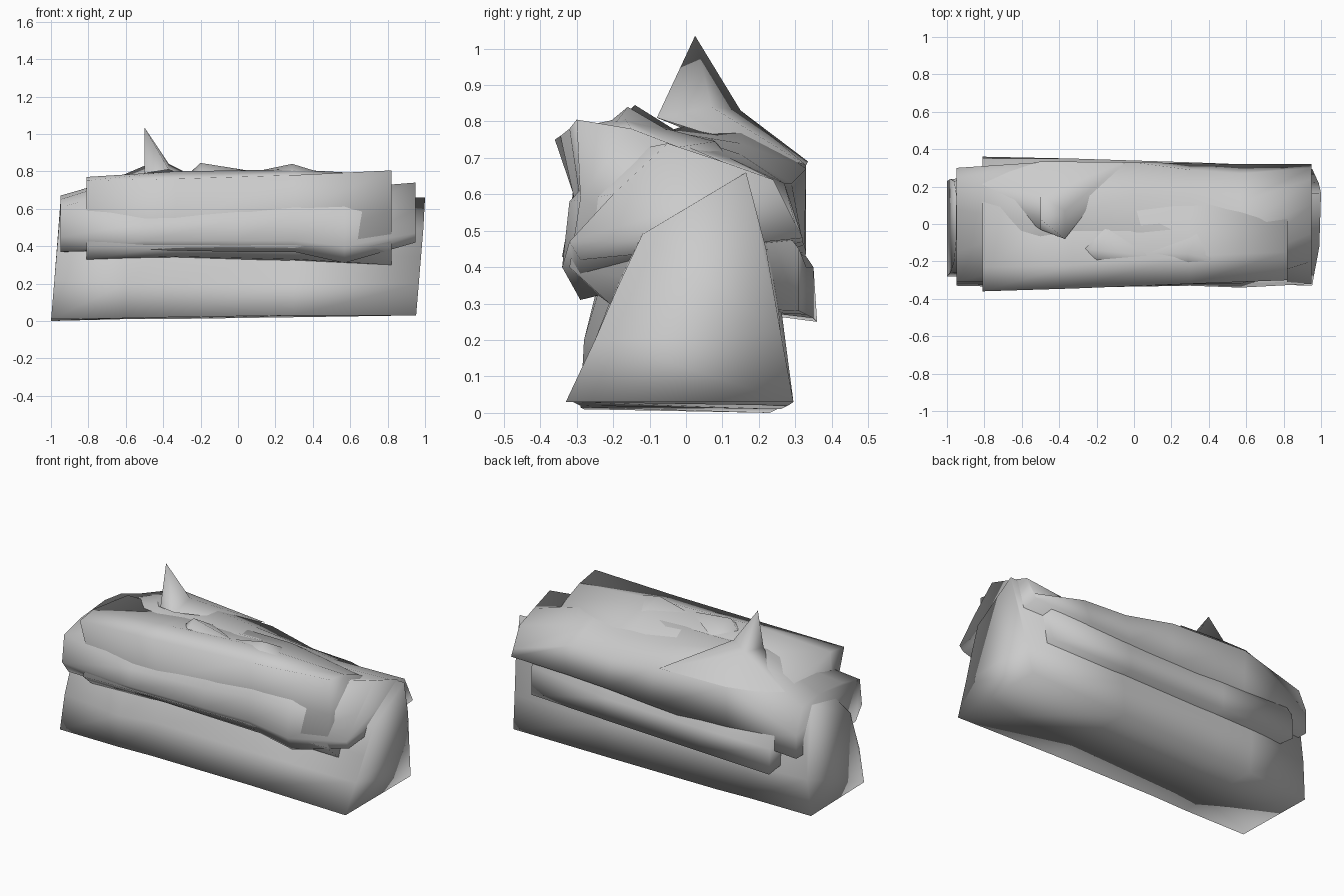
import bpy, math


def finish(name, verts, faces, angle=180):
    me = bpy.data.meshes.new(name)
    me.from_pydata(verts, [], faces)
    me.update()
    ob = bpy.data.objects.new(name, me)
    bpy.context.collection.objects.link(ob)
    bpy.ops.object.select_all(action='DESELECT')
    ob.select_set(True)
    bpy.context.view_layer.objects.active = ob
    bpy.ops.object.mode_set(mode='EDIT')
    bpy.ops.mesh.select_all(action='SELECT')
    bpy.ops.mesh.normals_make_consistent(inside=False)
    bpy.ops.object.mode_set(mode='OBJECT')
    bpy.ops.object.shade_smooth_by_angle(angle=math.radians(angle))
    return ob


def loft(name, stations, lean=0):
    """Skin closed (y, z) sections along x, with capped ends; lean tilts the ends by height."""
    n = len(stations[0][1])
    verts = []
    for x, pts in stations:
        for y, z in pts:
            shift = lean * min(1, z / 0.6) if abs(x) > 0.9 else 0
            verts.append((x + shift, y, z))
    faces = []
    for s in range(len(stations) - 1):
        for i in range(n):
            j = (i + 1) % n
            faces.append((s*n + i, s*n + j, (s+1)*n + j, (s+1)*n + i))
    last = (len(stations) - 1) * n
    faces += [tuple(range(n))[::-1], tuple(range(last, last + n))]
    return finish(name, verts, faces)


# Wedge-shaped bundle core
loft("core_bundle", [
    (-1.00, [(-.28, .01), (-.26, .22), (-.20, .45), (-.08, .58), (.15, .63), (.23, .45), (.24, .22), (.23, .0)]),
    (-.60, [(-.29, .015), (-.28, .20), (-.23, .40), (-.10, .58), (.16, .64), (.24, .45), (.27, .22), (.25, .01)]),
    (-.38, [(-.29, .02), (-.24, .20), (-.22, .40), (-.10, .57), (.16, .64), (.24, .45), (.27, .22), (.26, .01)]),
    (.30, [(-.31, .03), (-.25, .20), (-.18, .38), (-.11, .53), (.16, .65), (.24, .45), (.27, .22), (.28, .02)]),
    (.95, [(-.33, .03), (-.25, .20), (-.19, .34), (-.12, .49), (.165, .66), (.22, .45), (.26, .22), (.295, .03)]),
], lean=.05)

# Long outer wrap around the core
loft("long_wrap", [
    (-.95, [(-.27, .37), (-.33, .45), (-.31, .61), (-.15, .65), (.08, .67), (.24, .65), (.30, .50), (.30, .36)]),
    (-.50, [(-.30, .38), (-.34, .43), (-.31, .52), (-.20, .72), (.00, .79), (.15, .80), (.33, .69), (.32, .40)]),
    (.00, [(-.30, .37), (-.335, .43), (-.32, .54), (-.20, .75), (-.03, .77), (.15, .74), (.33, .67), (.33, .44)]),
    (.30, [(-.30, .37), (-.33, .43), (-.32, .57), (-.20, .74), (-.03, .77), (.15, .71), (.29, .63), (.325, .46)]),
    (.57, [(-.29, .31), (-.34, .40), (-.32, .58), (-.20, .71), (-.04, .75), (.12, .70), (.27, .63), (.32, .47)]),
    (.95, [(-.29, .42), (-.32, .47), (-.20, .60), (-.05, .74), (.10, .69), (.24, .64), (.30, .52), (.32, .48)]),
])

# Shorter wrap crossing through the long one
loft("short_wrap", [
    (-.81, [(-.25, .33), (-.33, .40), (-.28, .515), (-.36, .75), (-.23, .77), (.10, .73), (.20, .62), (.35, .40), (.36, .25)]),
    (-.33, [(-.25, .345), (-.32, .40), (-.29, .51), (-.345, .76), (-.22, .80), (.06, .76), (.20, .62), (.35, .40), (.35, .26)]),
    (.30, [(-.25, .33), (-.32, .40), (-.29, .58), (-.32, .78), (-.17, .81), (.08, .745), (.20, .62), (.33, .40), (.33, .27)]),
    (.82, [(-.21, .30), (-.32, .40), (-.29, .59), (-.30, .805), (-.15, .78), (-.02, .73), (.18, .62), (.31, .45), (.31, .28)]),
])

# Pulled-up peak of cloth
peak = [(-.50, .025, 1.035), (-.50, -.03, .79), (-.37, -.08, .81), (-.05, .33, .68),
        (-.50, .335, .69), (-.50, .15, .83), (-.37, .07, .84), (-.85, .22, .68)]
finish("cloth_peak", peak, [(0, 1, 2), (0, 2, 6), (2, 3, 6), (0, 6, 5), (6, 3, 5), (5, 3, 4),
                            (0, 5, 1), (5, 4, 7), (5, 7, 1)])

# Creases showing through the top
for i, (x0, x1, xp, zp, y) in enumerate([(-.26, .08, -.20, .845, -.14), (.05, .42, .29, .84, -.16)]):
    finish(f"top_crease_{i + 1}",
           [(x0, y + .01, .79), (xp, y, zp), (x1, y - .03, .80), (xp + .05, y + .12, .77), (xp, y - .06, .79)],
           [(0, 1, 3), (1, 2, 3), (0, 4, 1), (4, 2, 1)])
